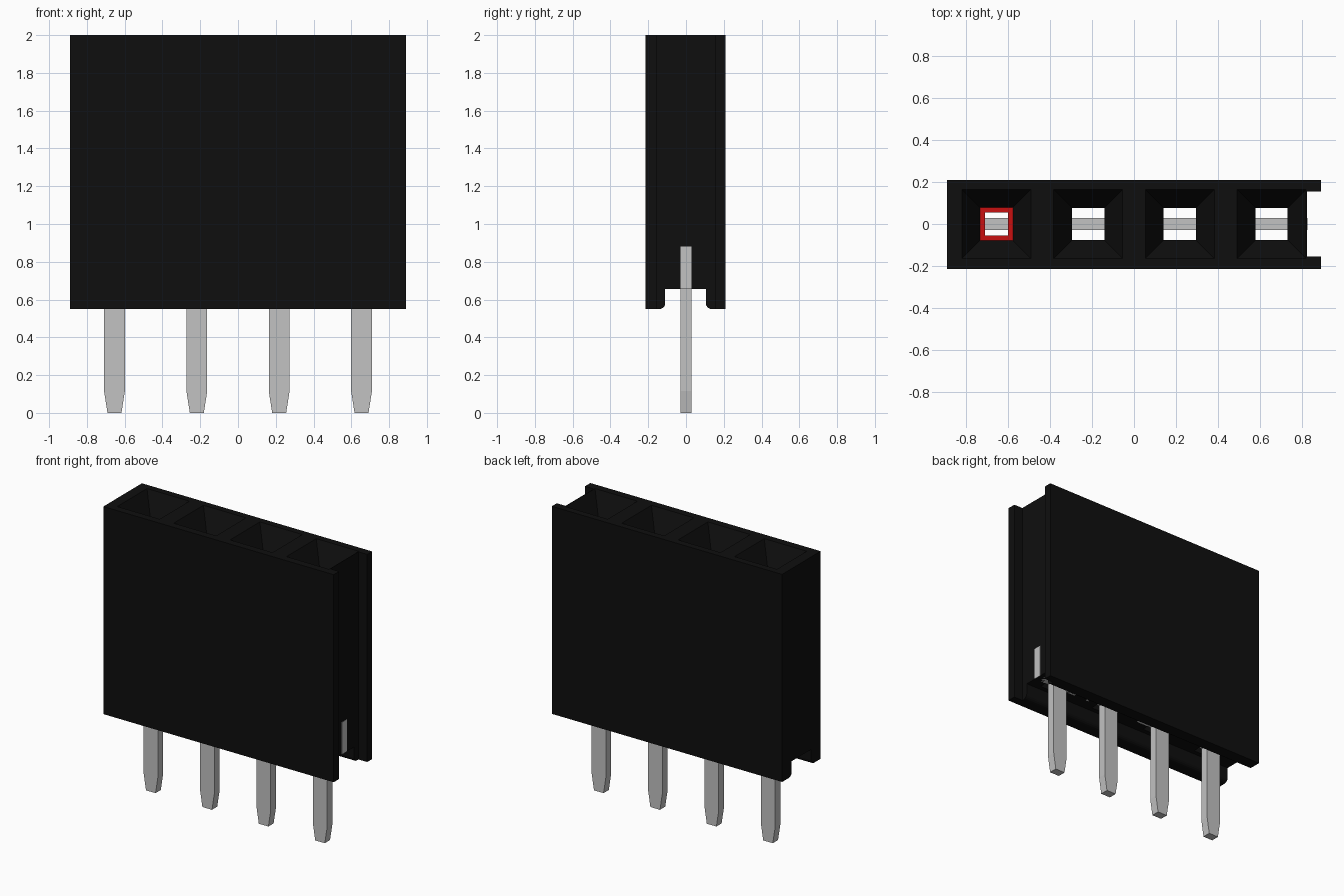
import bpy, bmesh, math

cube = bpy.data.objects.get("Cube")
if cube:
    bpy.data.objects.remove(cube, do_unlink=True)


def material(name, rgb, rough=0.6):
    m = bpy.data.materials.new(name)
    m.use_nodes = True
    m.diffuse_color = (*rgb, 1)
    bsdf = m.node_tree.nodes["Principled BSDF"]
    bsdf.inputs["Base Color"].default_value = (*rgb, 1)
    bsdf.inputs["Roughness"].default_value = rough
    return m


BLACK = material("black plastic", (0.0045, 0.0045, 0.0045))
METAL = material("light grey metal", (0.54, 0.54, 0.54))
RED = material("red marker", (0.58, 0.005, 0.005))


def finish(name, bm, mat=None):
    bmesh.ops.recalc_face_normals(bm, faces=bm.faces[:])
    me = bpy.data.meshes.new(name)
    bm.to_mesh(me)
    bm.free()
    ob = bpy.data.objects.new(name, me)
    bpy.context.collection.objects.link(ob)
    if mat:
        me.materials.append(mat)
    return ob


def add_prism(bm, points, offset):
    """Extrude a closed outline of 3D points along an offset."""
    f = bm.faces.new([bm.verts.new(p) for p in points])
    r = bmesh.ops.extrude_face_region(bm, geom=[f])
    verts = [g for g in r["geom"] if isinstance(g, bmesh.types.BMVert)]
    bmesh.ops.translate(bm, verts=verts, vec=offset)


def add_box(bm, x0, x1, y0, y1, z0, z1):
    add_prism(bm, [(x0, y0, z0), (x1, y0, z0), (x1, y1, z0), (x0, y1, z0)],
              (0, 0, z1 - z0))


def add_square_loft(bm, cx, sections):
    """Square rings (height, half width) joined and capped."""
    rings = [[bm.verts.new((cx + sx * h, sy * h, z))
              for sx, sy in ((-1, -1), (1, -1), (1, 1), (-1, 1))]
             for z, h in sections]
    for a, b in zip(rings, rings[1:]):
        for i in range(4):
            j = (i + 1) % 4
            bm.faces.new((a[i], a[j], b[j], b[i]))
    bm.faces.new(rings[0])
    bm.faces.new(rings[-1])


PITCH = 0.436
PINS = [(i - 1.5) * PITCH for i in range(4)]
BASE, SLOT, TOP = 0.55, 0.655, 2.0
HOLE, MOUTH, NECK = 0.077, 0.164, 1.85

# Housing: end profile with a bottom slot and rounded inner foot edges
R = 0.03
arc = [(R - R * math.cos(t), R - R * math.sin(t))
       for t in (i * math.pi / 8 for i in range(5))]
front_foot = [(-0.11 - dx, BASE + dz) for dx, dz in reversed(arc)]
back_foot = [(0.105 + dx, BASE + dz) for dx, dz in arc]
profile = ([(-0.215, TOP), (-0.215, BASE)] + front_foot
           + [(-0.11, SLOT), (0.105, SLOT)] + back_foot
           + [(0.21, BASE), (0.21, TOP)])
bm = bmesh.new()
add_prism(bm, [(-0.89, y, z) for y, z in profile], (1.78, 0, 0))
housing = finish("housing", bm, BLACK)

# Cutters: funnel mouths with through holes, and the end groove
bm = bmesh.new()
flare = (MOUTH - HOLE) / (TOP - NECK)
for x in PINS:
    add_square_loft(bm, x, [(0.5, HOLE), (NECK, HOLE),
                            (TOP + 0.03, MOUTH + 0.03 * flare)])
holes = finish("socket_cutter", bm)
bm = bmesh.new()
add_box(bm, 0.822, 1.0, -0.155, 0.155, 0.5, 2.1)
groove = finish("end_groove_cutter", bm)
for cutter in (groove, holes):
    cutter.hide_render = True
    cutter.display_type = 'WIRE'
    mod = housing.modifiers.new(cutter.name, 'BOOLEAN')
    mod.operation = 'DIFFERENCE'
    mod.solver = 'EXACT'
    mod.object = cutter

# Apply the cuts and drop the cutters
dg = bpy.context.evaluated_depsgraph_get()
cut = bpy.data.meshes.new_from_object(housing.evaluated_get(dg))
housing.modifiers.clear()
housing.data = cut
cut.materials.clear()
cut.materials.append(BLACK)
for p in cut.polygons:
    p.material_index = 0
for cutter in (groove, holes):
    bpy.data.objects.remove(cutter, do_unlink=True)

# Pins: tapered tail with a wide shoulder inside the housing
W, S, T = 0.055, 0.17, 0.029
for n, x in enumerate(PINS):
    half = [(0.037, 0), (W, 0.115), (W, SLOT), (S, SLOT), (S, 0.88)]
    outline = half + [(-px, z) for px, z in reversed(half)]
    bm = bmesh.new()
    add_prism(bm, [(x + px, -T, z) for px, z in outline], (0, 2 * T, 0))
    finish(f"pin_{n + 1}", bm, METAL)

# Red frame around the first socket hole
bm = bmesh.new()
x, a, b = PINS[0], 0.078, 0.055
z0, z1 = NECK - 0.004, NECK + 0.004
for s in (-1, 1):
    lo, hi = sorted((s * a, s * b))
    add_box(bm, x + lo, x + hi, -a, a, z0, z1)
    add_box(bm, x - b, x + b, lo, hi, z0, z1)
finish("first_pin_marker", bm, RED)
